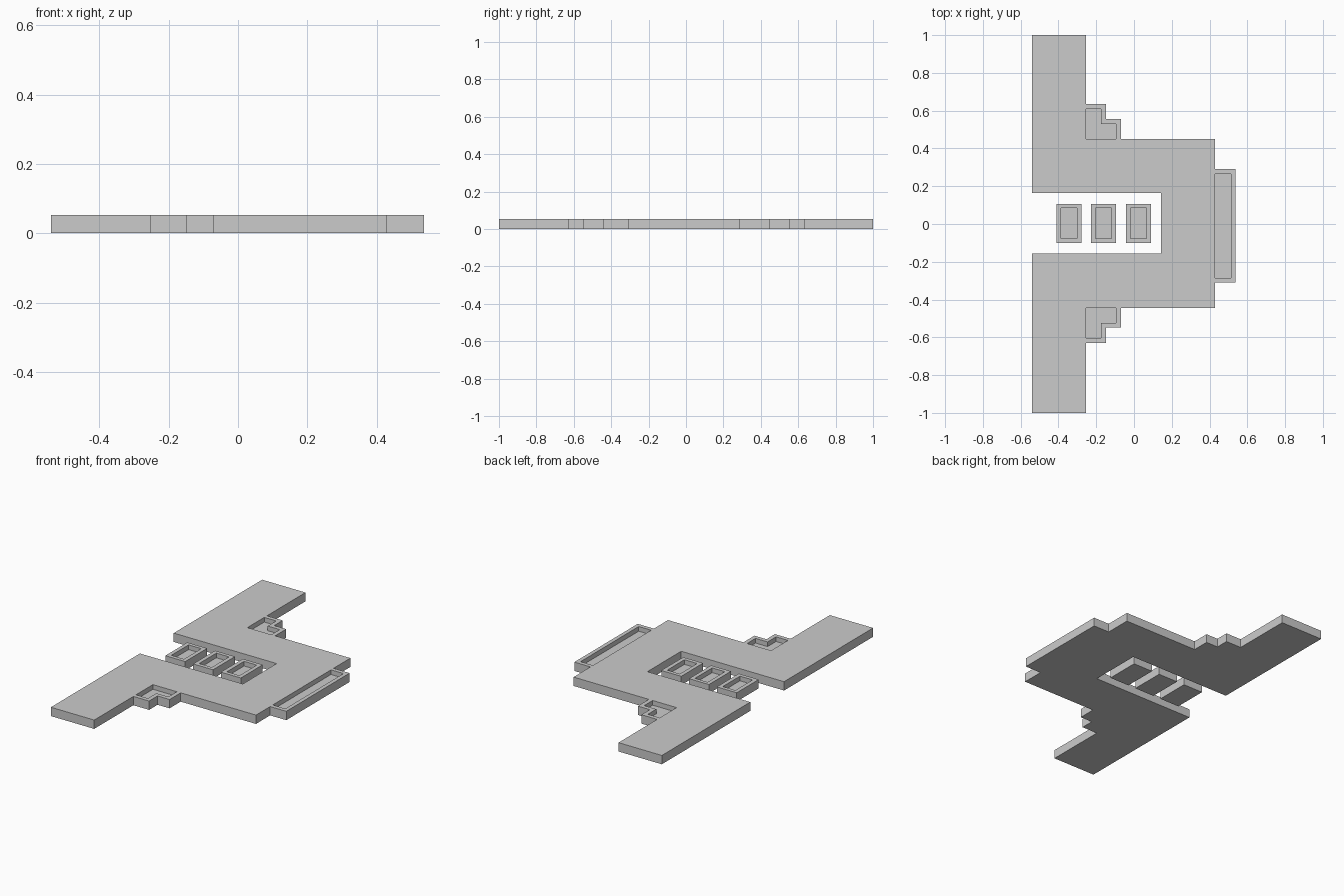
import bpy
import bmesh

if "Cube" in bpy.data.objects:
    bpy.data.objects.remove(bpy.data.objects["Cube"])

H = 0.053        # full height
FLOOR = 0.025    # recess floor height
YC = 0.003       # small offset of the symmetry line


def finish(name, bm):
    bmesh.ops.recalc_face_normals(bm, faces=bm.faces)
    mesh = bpy.data.meshes.new(name)
    bm.to_mesh(mesh)
    bm.free()
    obj = bpy.data.objects.new(name, mesh)
    bpy.context.collection.objects.link(obj)
    return obj


def slab(name, outline):
    bm = bmesh.new()
    face = bm.faces.new([bm.verts.new((x, y, 0)) for x, y in outline])
    ext = bmesh.ops.extrude_face_region(bm, geom=[face], use_keep_orig=True)
    top = [v for v in ext["geom"] if isinstance(v, bmesh.types.BMVert)]
    bmesh.ops.translate(bm, verts=top, vec=(0, 0, H))
    return finish(name, bm)


def basin(name, outer, inner, closed):
    """Rimmed tray between two matching chains; open chains end on a wall."""
    bm = bmesh.new()
    rings = [[bm.verts.new((x, y, z)) for x, y in chain]
             for chain, z in ((outer, 0), (outer, H), (inner, H), (inner, FLOOR))]
    n = len(outer)
    for a, b in zip(rings, rings[1:]):
        for i in range(n if closed else n - 1):
            j = (i + 1) % n
            bm.faces.new((a[i], a[j], b[j], b[i]))
    bottom = bm.faces.new(rings[0])
    floor = bm.faces.new(rings[3])
    obj = finish(name, bm)
    # open trays are not watertight: orient by the floor, which faces up
    me = obj.data
    if me.polygons[len(me.polygons) - 1].normal.z < 0:
        me.flip_normals()
    return obj


def rect(x0, x1, y0, y1):
    return [(x0, y0), (x1, y0), (x1, y1), (x0, y1)]


# Main building: two wings, two arms and a cross bar around a courtyard
half = [(0.142, 0.16 + YC), (-0.54, 0.16 + YC), (-0.54, 1), (-0.253, 1),
        (-0.253, 0.447 + YC), (0.43, 0.447 + YC)]
lower = [(x, -y if abs(y) == 1 else 2 * YC - y) for x, y in reversed(half)]
slab("main_block", half + lower)

# Stepped planters in the two outer corners
outer = [(-0.253, 0.632), (-0.149, 0.632), (-0.149, 0.552),
         (-0.069, 0.552), (-0.069, 0.447)]
inner = [(-0.253, 0.607), (-0.174, 0.607), (-0.174, 0.527),
         (-0.094, 0.527), (-0.094, 0.447)]
corner = (-0.253, 0.447)
for name, s in (("corner_planter_back", 1), ("corner_planter_front", -1)):
    o, i = ([(x, s * y + YC) for x, y in c + [corner]] for c in (outer, inner))
    basin(name, o, i, False)

# Long planter on the end wall
basin("end_planter",
      [(0.43, -0.31), (0.537, -0.31), (0.537, 0.29), (0.43, 0.29)],
      [(0.43, -0.285), (0.513, -0.285), (0.513, 0.266), (0.43, 0.266)], False)

# Three free-standing courtyard planters
for k in range(3):
    x = -0.345 + k * 0.184
    basin(f"court_planter_{k + 1}",
          rect(x - 0.066, x + 0.066, -0.101, 0.107),
          rect(x - 0.042, x + 0.042, -0.078, 0.085), True)
